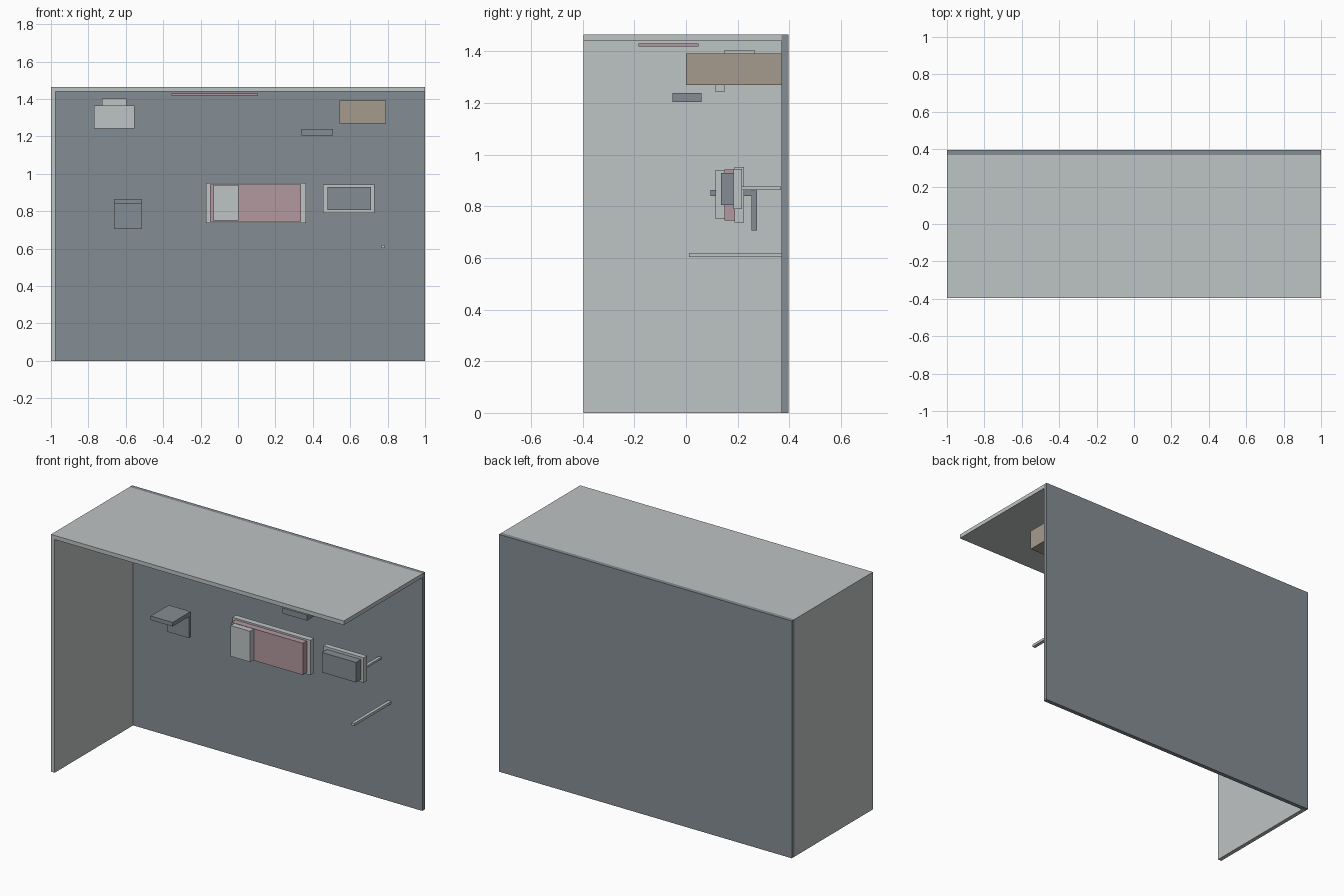
import bpy


def material(name, rgb):
    m = bpy.data.materials.new(name)
    m.diffuse_color = (*rgb, 1.0)
    return m


LIGHT = material("light grey", (0.515, 0.546, 0.546))
SLATE = material("slate grey", (0.231, 0.270, 0.292))
PINK = material("dusty pink", (0.445, 0.314, 0.347))
TAN = material("tan", (0.376, 0.323, 0.266))


def box(name, mat, x, y, z):
    """Axis-aligned box given as (min, max) on each axis."""
    bpy.ops.mesh.primitive_cube_add(size=1)
    ob = bpy.context.object
    ob.name = name
    ob.location = [(a + b) / 2 for a, b in (x, y, z)]
    ob.scale = [b - a for a, b in (x, y, z)]
    bpy.ops.object.transform_apply(location=True, rotation=False, scale=True)
    ob.data.materials.append(mat)
    return ob


# Room shell: back wall, left wall and ceiling
box("back_wall", SLATE, (-1, 1), (0.37, 0.396), (0, 1.465))
box("left_wall", LIGHT, (-1, -0.975), (-0.396, 0.37), (0, 1.44))
box("ceiling", LIGHT, (-1, 1), (-0.396, 0.37), (1.44, 1.465))

# Items near the ceiling
box("ceiling_panel", PINK, (-0.355, 0.107), (-0.184, 0.048), (1.418, 1.43))
box("wall_cabinet", TAN, (0.543, 0.79), (0.0, 0.37), (1.27, 1.392))
box("hanging_block", SLATE, (0.34, 0.508), (-0.052, 0.06), (1.204, 1.239))

# Upper left unit: upright plate with a block behind
box("upper_unit_plate", LIGHT, (-0.77, -0.553), (0.114, 0.15), (1.243, 1.366))
box("upper_unit_block", LIGHT, (-0.727, -0.596), (0.147, 0.267), (1.35, 1.403))

# Small bracket shelf
box("bracket_shelf", SLATE, (-0.663, -0.513), (0.095, 0.254), (0.839, 0.864))
box("bracket_back", SLATE, (-0.663, -0.513), (0.253, 0.275), (0.707, 0.862))

# Layered centre panel
box("centre_frame", LIGHT, (-0.17, 0.363), (0.188, 0.224), (0.737, 0.952))
box("centre_panel", PINK, (-0.15, 0.338), (0.15, 0.188), (0.746, 0.942))
box("centre_cover", LIGHT, (-0.13, 0.003), (0.114, 0.15), (0.75, 0.94))

# Layered right panel
box("right_frame", LIGHT, (0.455, 0.73), (0.184, 0.217), (0.79, 0.944))
box("right_panel", SLATE, (0.479, 0.711), (0.135, 0.184), (0.806, 0.929))

# Thin rods reaching out of the back wall
box("upper_rod", LIGHT, (0.703, 0.722), (0.217, 0.367), (0.863, 0.876))
box("lower_rod", LIGHT, (0.767, 0.787), (0.012, 0.37), (0.604, 0.62))
